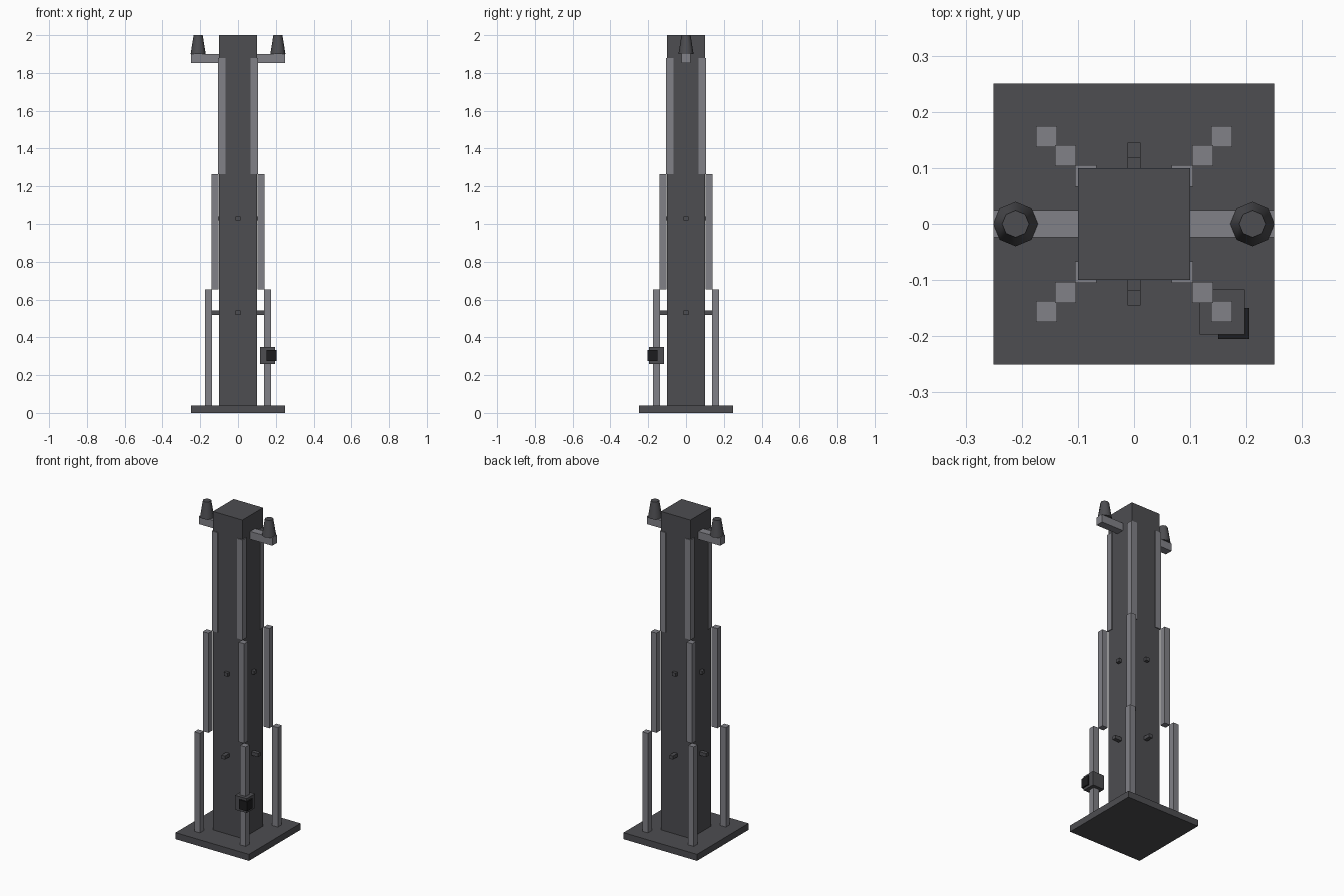
import bpy
import math

if "Cube" in bpy.data.objects:
    bpy.data.objects.remove(bpy.data.objects["Cube"])


def material(name, value):
    m = bpy.data.materials.new(name)
    m.diffuse_color = (value, value, value * 1.1, 1)
    m.use_nodes = True
    m.node_tree.nodes["Principled BSDF"].inputs["Base Color"].default_value = m.diffuse_color
    return m


DARK = material("dark_grey", 0.075)
LIGHT = material("light_grey", 0.22)
BLACK = material("near_black", 0.012)


def box(name, lo, hi, mat):
    bpy.ops.mesh.primitive_cube_add(size=1, location=[(a + b) / 2 for a, b in zip(lo, hi)])
    ob = bpy.context.object
    ob.name = name
    ob.scale = [b - a for a, b in zip(lo, hi)]
    bpy.ops.object.transform_apply(location=False, rotation=False, scale=True)
    ob.data.materials.append(mat)
    return ob


# Base plate and central column
box("base_plate", (-0.25, -0.25, 0), (0.25, 0.25, 0.04), DARK)
box("column", (-0.1, -0.1, 0.04), (0.1, 0.1, 2.0), DARK)

# Stepped corner rails: (tier, centre offset, bottom, top)
TIERS = [("lower", 0.156, 0.04, 0.652),
         ("middle", 0.122, 0.652, 1.265),
         ("upper", 0.086, 1.265, 1.88)]
H = 0.019
for tier, c, z0, z1 in TIERS:
    for sx in (-1, 1):
        for sy in (-1, 1):
            x, y = sx * c, sy * c
            box(tier + "_corner_rail", (x - H, y - H, z0), (x + H, y + H, z1), LIGHT)

# Short struts crossing the column along both axes
for z, reach in ((0.53, 0.145), (1.03, 0.119)):
    box("cross_strut_x", (-reach, -0.012, z - 0.011), (reach, 0.012, z + 0.011), DARK)
    box("cross_strut_y", (-0.012, -reach, z - 0.011), (0.012, reach, z + 0.011), DARK)

# Side arms, each carrying a tapered eight-sided insulator
for sx in (-1, 1):
    xs = sorted((sx * 0.1, sx * 0.25))
    box("side_arm", (xs[0], -0.024, 1.853), (xs[1], 0.024, 1.901), LIGHT)
    bpy.ops.mesh.primitive_cone_add(vertices=8, radius1=0.04, radius2=0.024, depth=0.1,
                                    location=(sx * 0.211, 0, 1.95))
    cone = bpy.context.object
    cone.name = "insulator"
    cone.data.materials.append(DARK)
    bpy.ops.object.shade_smooth_by_angle(angle=math.radians(50))

# Control box on the front right rail with a dark corner panel
box("control_box", (0.117, -0.197, 0.26), (0.197, -0.117, 0.348), DARK)
box("control_panel", (0.15, -0.205, 0.275), (0.205, -0.15, 0.333), BLACK)
